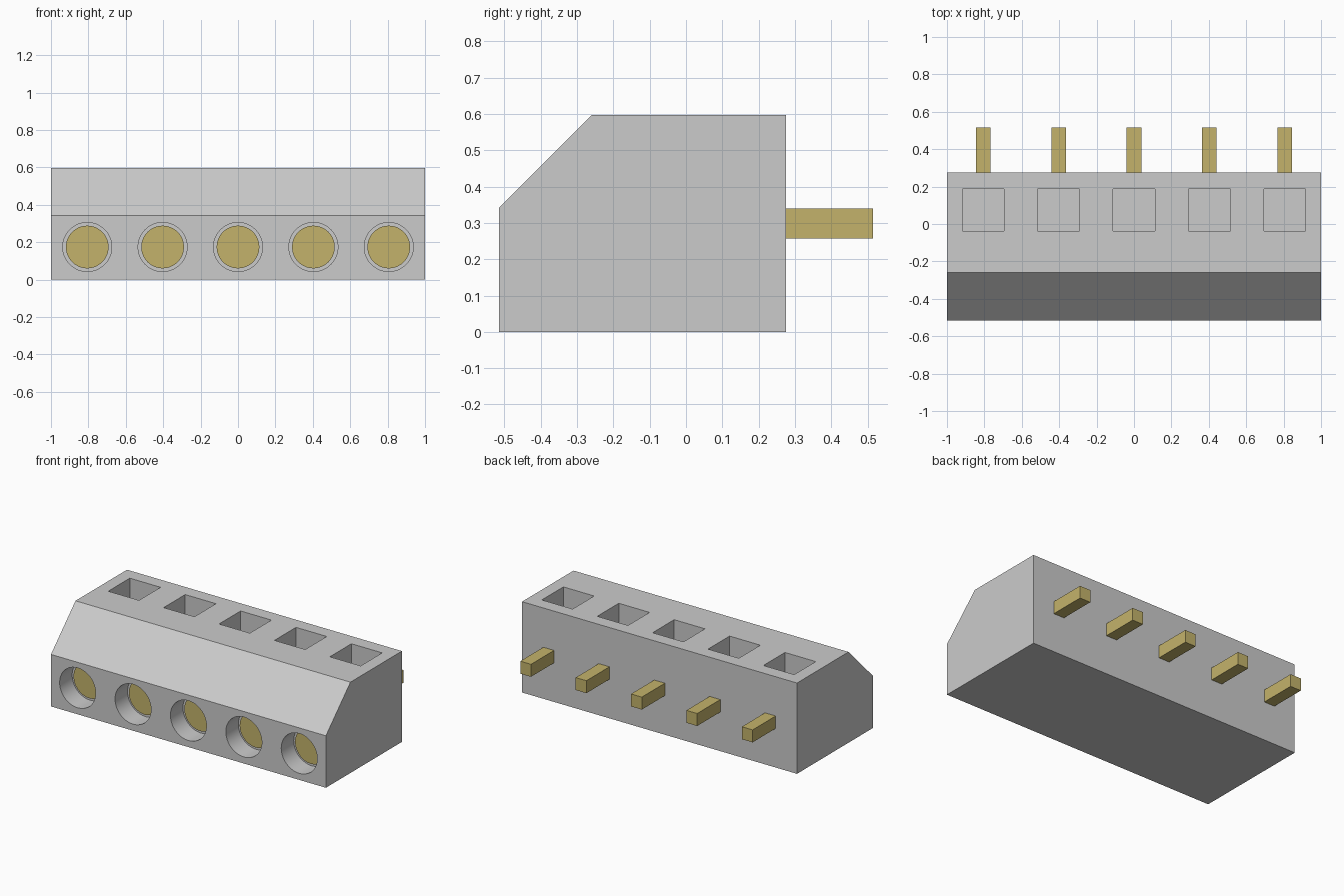
import bpy
import bmesh
from math import pi, radians
from mathutils import Matrix, Vector

cube = bpy.data.objects.get("Cube")
if cube:
    bpy.data.objects.remove(cube, do_unlink=True)

COUNT, PITCH = 5, 0.403
FRONT, BACK, TOP = -0.515, 0.275, 0.597
HOLE_Z, HOLE_DEPTH = 0.174, 0.13
columns = [(i - (COUNT - 1) / 2) * PITCH for i in range(COUNT)]


def material(name, rgb):
    mat = bpy.data.materials.new(name)
    mat.use_nodes = True
    colour = (*rgb, 1.0)
    mat.diffuse_color = colour
    mat.node_tree.nodes["Principled BSDF"].inputs["Base Color"].default_value = colour
    return mat


grey = material("grey plastic", (0.6, 0.6, 0.6))
brass = material("brass", (0.55, 0.45, 0.147))


def make_object(name, bm, mat):
    bmesh.ops.recalc_face_normals(bm, faces=bm.faces)
    mesh = bpy.data.meshes.new(name)
    bm.to_mesh(mesh)
    bm.free()
    mesh.materials.append(mat)
    obj = bpy.data.objects.new(name, mesh)
    bpy.context.collection.objects.link(obj)
    return obj


def box(name, low, high, mat):
    low, high = Vector(low), Vector(high)
    bm = bmesh.new()
    bmesh.ops.create_cube(bm, size=1, matrix=Matrix.Translation((low + high) / 2)
                          @ Matrix.Diagonal((*(high - low), 1)))
    return make_object(name, bm, mat)


def cylinder(name, x, z, radius, y0, y1, mat):
    bm = bmesh.new()
    place = Matrix.Translation((x, (y0 + y1) / 2, z)) @ Matrix.Rotation(pi / 2, 4, "X")
    bmesh.ops.create_cone(bm, cap_ends=True, segments=64, radius1=radius,
                          radius2=radius, depth=y1 - y0, matrix=place)
    return make_object(name, bm, mat)


def smooth(obj):
    bpy.ops.object.select_all(action="DESELECT")
    obj.select_set(True)
    bpy.context.view_layer.objects.active = obj
    bpy.ops.object.shade_smooth_by_angle(angle=radians(30))


# Housing: chamfered side profile extruded across the width
profile = [(FRONT, 0), (BACK, 0), (BACK, TOP), (-0.26, TOP), (FRONT, 0.342)]
bm = bmesh.new()
face = bm.faces.new([bm.verts.new((-1, y, z)) for y, z in profile])
extruded = bmesh.ops.extrude_face_region(bm, geom=[face])["geom"]
bmesh.ops.translate(bm, vec=(2, 0, 0),
                    verts=[v for v in extruded if isinstance(v, bmesh.types.BMVert)])
housing = make_object("housing", bm, grey)

# Round wire entries and square top pockets cut from the housing
cutters = []
for x in columns:
    cutters.append(cylinder("entry_cutter", x, HOLE_Z, 0.131,
                            FRONT - 0.05, FRONT + HOLE_DEPTH, grey))
    cutters.append(box("pocket_cutter", (x - 0.112, -0.037, TOP - 0.2),
                       (x + 0.112, 0.187, TOP + 0.05), grey))

bpy.context.view_layer.objects.active = housing
for cutter in cutters:
    mod = housing.modifiers.new("cut", "BOOLEAN")
    mod.operation = "DIFFERENCE"
    mod.solver = "EXACT"
    mod.object = cutter
    bpy.ops.object.modifier_apply(modifier=mod.name)
for cutter in cutters:
    bpy.data.objects.remove(cutter, do_unlink=True)
smooth(housing)

# Brass contact in each entry and a solder pin behind it
for number, x in enumerate(columns, 1):
    contact = cylinder(f"contact_{number}", x, HOLE_Z, 0.114,
                       FRONT + HOLE_DEPTH - 0.01, FRONT + HOLE_DEPTH + 0.02, brass)
    smooth(contact)
    box(f"pin_{number}", (x - 0.039, BACK - 0.02, 0.257),
        (x + 0.039, -FRONT, 0.339), brass)
